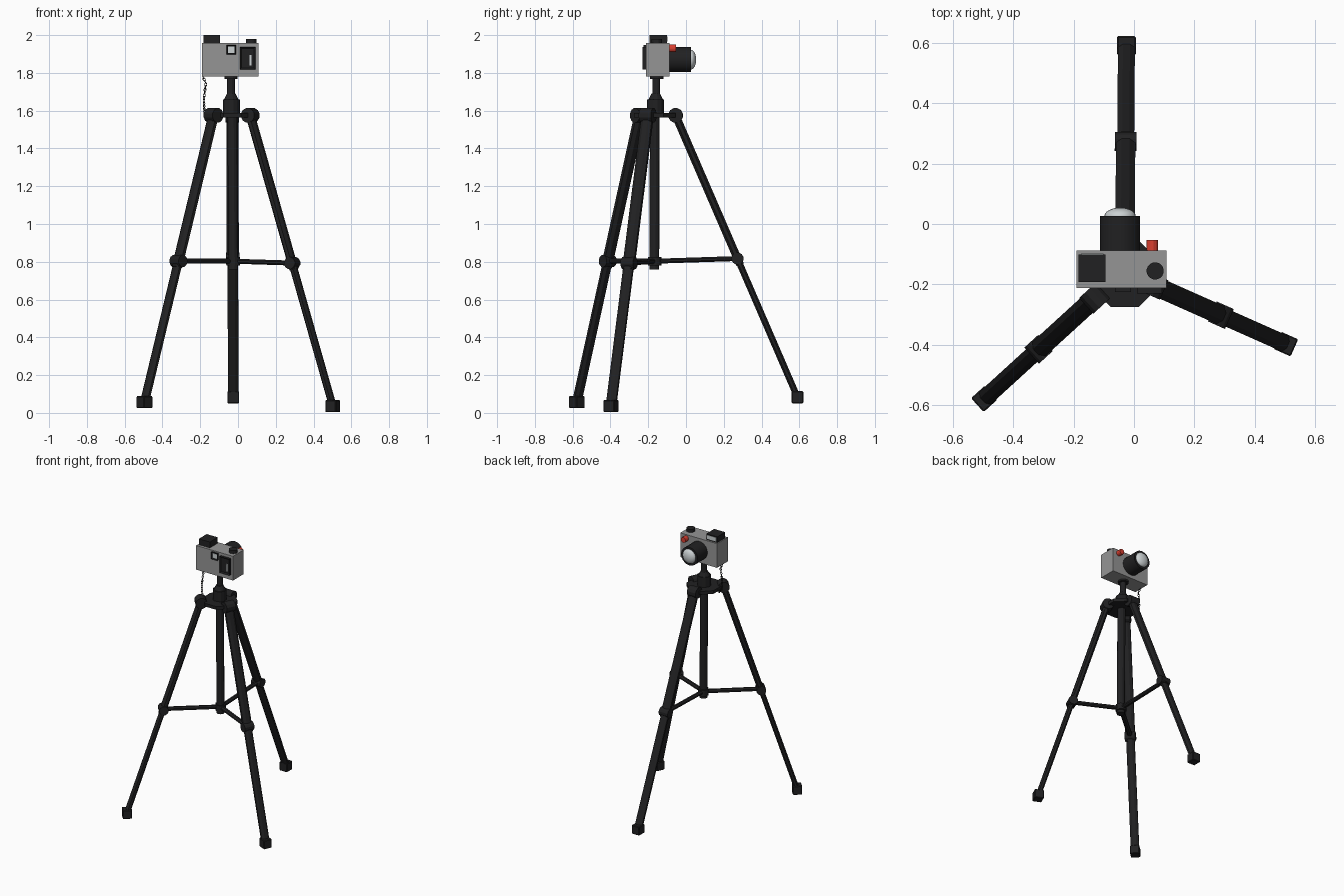
import bpy, bmesh, math
from mathutils import Vector, Matrix

if "Cube" in bpy.data.objects:
    bpy.data.objects.remove(bpy.data.objects["Cube"])


def material(name, rgb):
    m = bpy.data.materials.new(name)
    m.diffuse_color = (*rgb, 1)
    m.use_nodes = True
    m.node_tree.nodes["Principled BSDF"].inputs["Base Color"].default_value = m.diffuse_color
    return m


BLACK = material("black", (0.015, 0.015, 0.016))
GREY = material("body_grey", (0.3, 0.3, 0.3))
GLASS = material("glass", (0.6, 0.64, 0.65))
RED = material("red", (0.7, 0.05, 0.03))


def finish(name, bm, mat, matrix=None, smooth=False):
    bmesh.ops.recalc_face_normals(bm, faces=bm.faces)
    me = bpy.data.meshes.new(name)
    bm.to_mesh(me)
    bm.free()
    ob = bpy.data.objects.new(name, me)
    bpy.context.collection.objects.link(ob)
    me.materials.append(mat)
    if matrix:
        ob.matrix_world = matrix
    if smooth:
        bpy.ops.object.select_all(action='DESELECT')
        ob.select_set(True)
        bpy.context.view_layer.objects.active = ob
        bpy.ops.object.shade_smooth_by_angle(angle=math.radians(35))
    return ob


def box(name, lo, hi, mat, bevel=0, rot=0):
    lo, hi = Vector(lo), Vector(hi)
    bm = bmesh.new()
    bmesh.ops.create_cube(bm, size=1)
    bmesh.ops.scale(bm, vec=hi - lo, verts=bm.verts)
    if bevel:
        bmesh.ops.bevel(bm, geom=bm.edges[:], offset=bevel, segments=1, affect='EDGES')
    return finish(name, bm, mat, Matrix.Translation((lo + hi) / 2) @ Matrix.Rotation(rot, 4, 'Z'))


def rod(name, a, b, wide, deep, mat=BLACK, side=(1, 0, 0), n=8, taper=1, smooth=False):
    """Prism from a to b; wide is the half width along side, deep across it."""
    a, b = Vector(a), Vector(b)
    z = (b - a).normalized()
    x = Vector(side)
    x = (x - z * x.dot(z)).normalized()
    y = z.cross(x)
    bm = bmesh.new()
    bmesh.ops.create_cone(bm, cap_ends=True, segments=n, radius1=1, radius2=taper, depth=(b - a).length)
    bmesh.ops.rotate(bm, cent=(0, 0, 0), matrix=Matrix.Rotation(math.pi / n, 3, 'Z'), verts=bm.verts)
    k = 1 / math.cos(math.pi / n)
    bmesh.ops.scale(bm, vec=(wide * k, deep * k, 1), verts=bm.verts)
    m = Matrix((x, y, z)).transposed().to_4x4()
    m.translation = (a + b) / 2
    return finish(name, bm, mat, m, smooth)


def framed_panel(name, lo, hi, border):
    """Plate whose -y face is inset into a shallow recess."""
    ob = box(name, lo, hi, BLACK)
    bm = bmesh.new()
    bm.from_mesh(ob.data)
    face = min(bm.faces, key=lambda f: f.calc_center_median().y)
    bmesh.ops.inset_region(bm, faces=[face], thickness=border)
    bmesh.ops.translate(bm, vec=(0, 0.008, 0), verts=face.verts)
    bm.to_mesh(ob.data)
    bm.free()


# Centre column and head
CX, CY = -0.03, -0.165
rod("centre_column", (CX + .005, CY - .003, .76), (CX, CY, 1.6), .026, .026, n=12)
rod("column_foot_ring", (CX + .005, CY, .78), (CX + .005, CY, .825), .035, .035, n=12)
rod("hub_plate", (CX, CY, 1.565), (CX, CY, 1.588), .11, .11, n=8)
rod("head_collar", (CX - .005, CY + .003, 1.588), (CX - .005, CY + .003, 1.66), .045, .045, n=12)
rod("head_cone", (-.036, -.16, 1.66), (-.036, -.16, 1.69), .038, .038, n=12, taper=.6)
rod("head_stem", (-.037, -.157, 1.68), (-.037, -.157, 1.785), .02, .02, n=12)
rod("mount_plate", (-.037, -.155, 1.768), (-.037, -.155, 1.782), .035, .035, n=12)

# Legs: pivot, foot centre
legs = {
    "left": ((-.13, -.245, 1.575), (-.495, -.578, .057)),
    "right": ((.065, -.203, 1.575), (.502, -.397, .036)),
    "back": ((-.03, -.055, 1.575), (-.025, .59, .083)),
}
for key, (top, foot) in legs.items():
    top, foot = Vector(top), Vector(foot)
    out = Vector((foot.x - top.x, foot.y - top.y, 0)).normalized()
    side = Vector((-out.y, out.x, 0))
    along = lambda t: top.lerp(foot, t)
    joint = along(.508)
    rod(key + "_leg_upper", top, along(.53), .032, .021, side=side)
    rod(key + "_leg_lower", along(.5), along(.99), .028, .017, side=side)
    rod(key + "_pivot", top - side * .035, top + side * .035, .038, .038, side=out, n=12)
    rod(key + "_brace_joint", joint - side * .036, joint + side * .036, .031, .031, side=out, n=12)
    rod(key + "_brace", (CX + .005, CY, .803), joint, .016, .013, side=side)
    h = Vector((.031, .031, .032))
    box(key + "_foot", foot - h, foot + h, BLACK, .004, math.atan2(out.y, out.x))

# Camera body, flash and dial
box("camera_body", (-.19, -.212, 1.78), (.108, -.088, 1.957), GREY)
box("flash_housing", (-.183, -.192, 1.955), (-.094, -.101, 2.0), BLACK)
box("flash_window", (-.176, -.102, 1.965), (-.101, -.098, 1.993), GLASS)
rod("shutter_dial", (.07, -.155, 1.955), (.07, -.155, 1.98), .028, .028, n=16)

# Lens barrel and glass dome
LX, LZ = -.046, 1.87
rod("lens_barrel", (LX, -.09, LZ), (LX, .027, LZ), .066, .066, n=24, smooth=True)
bm = bmesh.new()
bmesh.ops.create_uvsphere(bm, u_segments=24, v_segments=12, radius=1)
bmesh.ops.bisect_plane(bm, geom=bm.verts[:] + bm.edges[:] + bm.faces[:], plane_co=(0, 0, 0),
                       plane_no=(0, 1, 0), clear_inner=True)
bmesh.ops.scale(bm, vec=(.052, .028, .052), verts=bm.verts)
finish("lens_glass", bm, GLASS, Matrix.Translation((LX, .026, LZ)), True)
rod("red_button", (.06, -.09, 1.93), (.06, -.053, 1.93), .019, .019, RED, n=12)

# Back of camera: screen and eyepiece
framed_panel("screen_frame", (.01, -.23, 1.818), (.092, -.21, 1.938), .012)
box("screen_highlight", (.062, -.224, 1.84), (.072, -.221, 1.895), GLASS)
framed_panel("eyepiece_frame", (-.062, -.225, 1.898), (-.01, -.21, 1.948), .008)
box("eyepiece_glass", (-.054, -.219, 1.906), (-.018, -.216, 1.94), GLASS)

# Hanging chain from camera edge to hub
path = [Vector(p) for p in ((-.188, -.155, 1.785), (-.17, -.157, 1.745), (-.18, -.16, 1.67),
                            (-.178, -.162, 1.59), (-.15, -.165, 1.565), (-.13, -.165, 1.575))]
LINKS = 18
lengths = [(b - a).length for a, b in zip(path, path[1:])]
for i in range(LINKS):
    d = sum(lengths) * (i + .5) / LINKS
    s = 0
    while d > lengths[s]:
        d -= lengths[s]
        s += 1
    axis = (path[s + 1] - path[s]).normalized()
    turn = Matrix.Rotation(i % 2 * math.pi / 2, 4, 'Z')
    bpy.ops.mesh.primitive_torus_add(major_segments=10, minor_segments=5, major_radius=.006, minor_radius=.002)
    link = bpy.context.object
    link.name = "chain_link"
    link.data.materials.append(BLACK)
    link.matrix_world = (Matrix.Translation(path[s] + axis * d) @ axis.to_track_quat('Z', 'Y').to_matrix().to_4x4()
                         @ turn @ Matrix.Diagonal((1, 1, 1.5, 1)) @ Matrix.Rotation(math.pi / 2, 4, 'X'))
